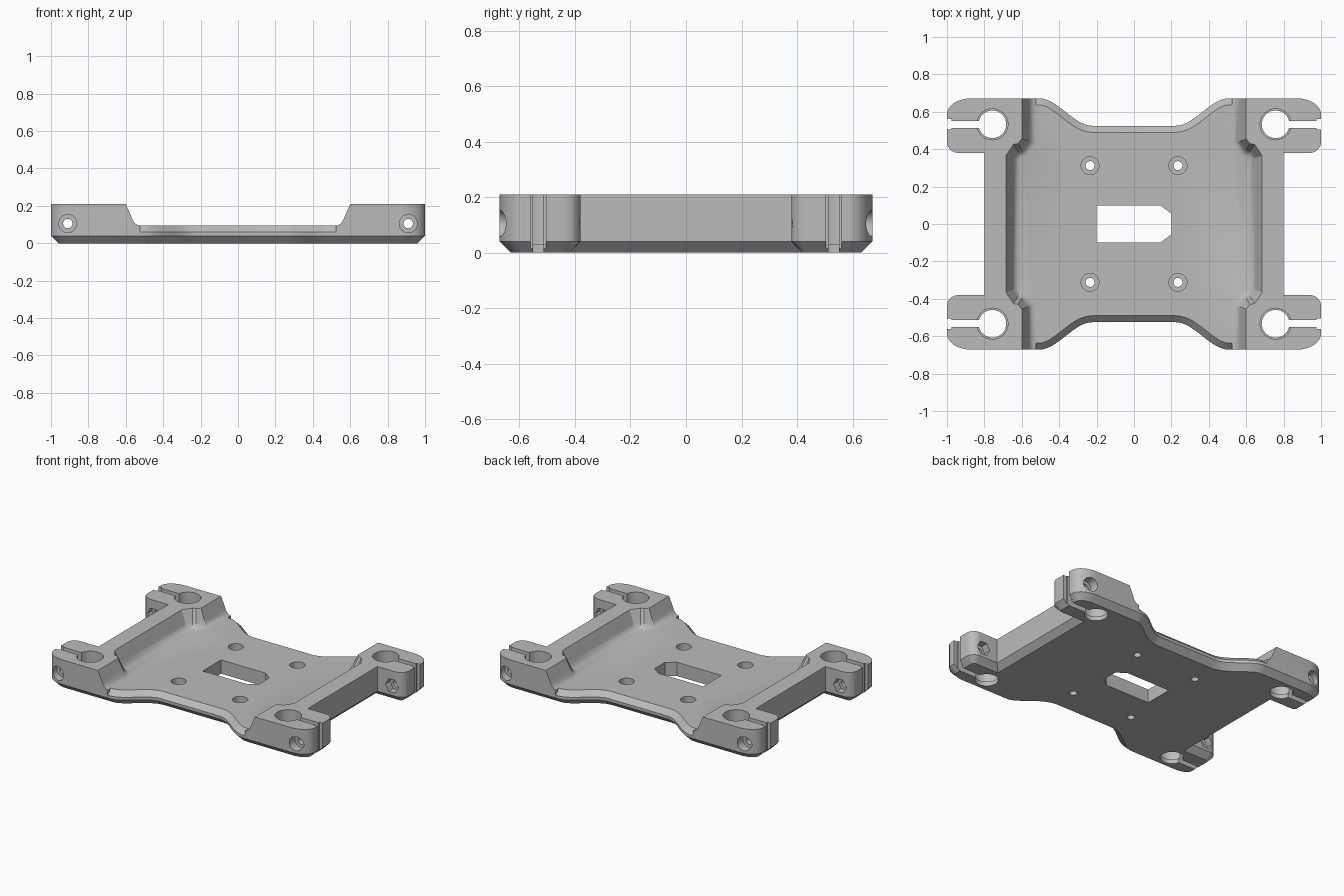
import bpy, bmesh, math
from mathutils import Matrix, Vector

if "Cube" in bpy.data.objects:
    bpy.data.objects.remove(bpy.data.objects["Cube"], do_unlink=True)

grey = bpy.data.materials.new("plain grey")
grey.use_nodes = True
grey.diffuse_color = (0.5, 0.5, 0.5, 1)
grey.node_tree.nodes["Principled BSDF"].inputs["Base Color"].default_value = (0.5, 0.5, 0.5, 1)


def arc(cx, cy, rx, ry, a0, a1, n):
    angles = [math.radians(a0 + (a1 - a0) * i / n) for i in range(n + 1)]
    return [(cx + rx * math.cos(a), cy + ry * math.sin(a)) for a in angles]


def circle(cx, cy, r, n=40):
    return arc(cx, cy, r, r, 0, 360, n)[:-1]


def box(x0, x1, y0, y1):
    return [(x0, y0), (x1, y0), (x1, y1), (x0, y1)]


def four_way(quarter):
    """Mirror a counter-clockwise quarter outline into a closed one."""
    return (quarter + [(-x, y) for x, y in reversed(quarter)]
            + [(-x, -y) for x, y in quarter] + [(x, -y) for x, y in reversed(quarter)])


def inset(outline, d):
    pts = [Vector(p) for p in outline]
    result = []
    for i, p in enumerate(pts):
        e1 = (p - pts[i - 1]).normalized()
        e2 = (pts[(i + 1) % len(pts)] - p).normalized()
        n1, n2 = Vector((-e1.y, e1.x)), Vector((-e2.y, e2.x))
        result.append(p + d * (n1 + n2) / (1 + n1.dot(n2)))
    return result


def solid(name, outline, tiers, matrix=Matrix()):
    """Stack insets of an outline; tiers are (height, inset) pairs."""
    bm = bmesh.new()
    rings = [[bm.verts.new((x, y, z)) for x, y in inset(outline, d)] for z, d in tiers]
    n = len(outline)
    bm.faces.new(rings[0][::-1])
    bm.faces.new(rings[-1])
    for low, high in zip(rings, rings[1:]):
        for i in range(n):
            j = (i + 1) % n
            bm.faces.new((low[i], low[j], high[j], high[i]))
    bm.transform(matrix)
    bmesh.ops.recalc_face_normals(bm, faces=bm.faces)
    mesh = bpy.data.meshes.new(name)
    bm.to_mesh(mesh)
    bm.free()
    mesh.materials.append(grey)
    obj = bpy.data.objects.new(name, mesh)
    bpy.context.collection.objects.link(obj)
    return obj


def combine(target, other, operation="DIFFERENCE"):
    mod = target.modifiers.new(operation, "BOOLEAN")
    mod.operation, mod.solver, mod.object = operation, "EXACT", other
    bpy.context.view_layer.objects.active = target
    bpy.ops.object.modifier_apply(modifier=mod.name)
    bpy.data.objects.remove(other, do_unlink=True)


def cut(outline, z0, z1, matrix=Matrix()):
    combine(frame, solid("cutter", outline, [(z0, 0), (z1, 0)], matrix))


# Plan outline: clamp corner, then the S-curve into the waist
TOP, FLOOR, END, WAIST = 0.21, 0.095, 0.672, 0.525
quarter = [(0.8, 0.38)]
quarter += arc(0.94, 0.44, 0.06, 0.06, -90, 0, 8)
quarter += arc(0.87, 0.585, 0.13, END - 0.585, 0, 90, 12)
for i in range(17):
    t = i / 16
    quarter.append((0.51 - 0.29 * t, WAIST + (END - WAIST) * (1 + math.cos(math.pi * t)) / 2))
outline = four_way(quarter)

# Raised side rails and clamps, left around a sloped tray
frame = solid("mounting_frame", outline, [(0, 0.04), (0.04, 0), (TOP, 0)])
tray = four_way([(0.685, 0.365), (0.645, 0.425), (0.62, 0.43), (0.6, 0.455), (0.6, 0.9)])
combine(frame, solid("tray_cutter", tray, [
    (-0.1, 0.075), (FLOOR, 0.075), (0.099, 0.06), (0.108, 0.048),
    (0.125, 0.037), (0.145, 0.029), (TOP, 0), (0.3, 0)]))

# Floor plate with chamfered edges
plate = solid("floor_plate", outline, [(0, 0.04), (0.04, 0), (0.06, 0), (FLOOR, 0.035)])
combine(frame, plate, "UNION")

# Central window and counterbored plate holes
cut([(-0.2, -0.1), (0.14, -0.1), (0.2, -0.055), (0.2, 0.055), (0.14, 0.1), (-0.2, 0.1)], -0.1, 0.3)
for sx in (-1, 1):
    for sy in (-1, 1):
        x, y = 0.235 * sx, 0.312 * sy
        cut(circle(x, y, 0.024, 24), -0.1, 0.3)
        cut(circle(x, y, 0.048, 32), 0.045, 0.3)

# Clamps: rod hole, split, screw passage, head recess and hexagonal nut pocket
sideways = Matrix.Rotation(math.radians(90), 4, "X")
for sx in (-1, 1):
    for sy in (-1, 1):
        hole_x, hole_y, screw_x, screw_z = 0.757 * sx, 0.533 * sy, 0.91 * sx, 0.105
        cut(circle(hole_x, hole_y, 0.074), -0.1, 0.3)
        cut(circle(hole_x, hole_y, 0.083), 0.03, 0.3)
        ends = sorted((hole_x, 1.1 * sx))
        cut(box(*ends, hole_y - 0.019, hole_y + 0.019), -0.1, 0.3)
        mouth = sorted((0.975 * sx, 1.1 * sx))
        cut(box(*mouth, hole_y - 0.028, hole_y + 0.028), -0.1, 0.3)
        for radius, sides, near, far in ((0.025, 24, 0.33, 0.75),
                                         (0.048, 32, 0.61, 0.75),
                                         (0.05, 6, 0.33, 0.43)):
            span = sorted((-near * sy, -far * sy))
            cut(circle(screw_x, screw_z, radius, sides), *span, sideways)

# Smooth curves, sharp edges
bpy.ops.object.select_all(action="DESELECT")
frame.select_set(True)
bpy.context.view_layer.objects.active = frame
bpy.ops.object.shade_smooth_by_angle(angle=math.radians(25))
